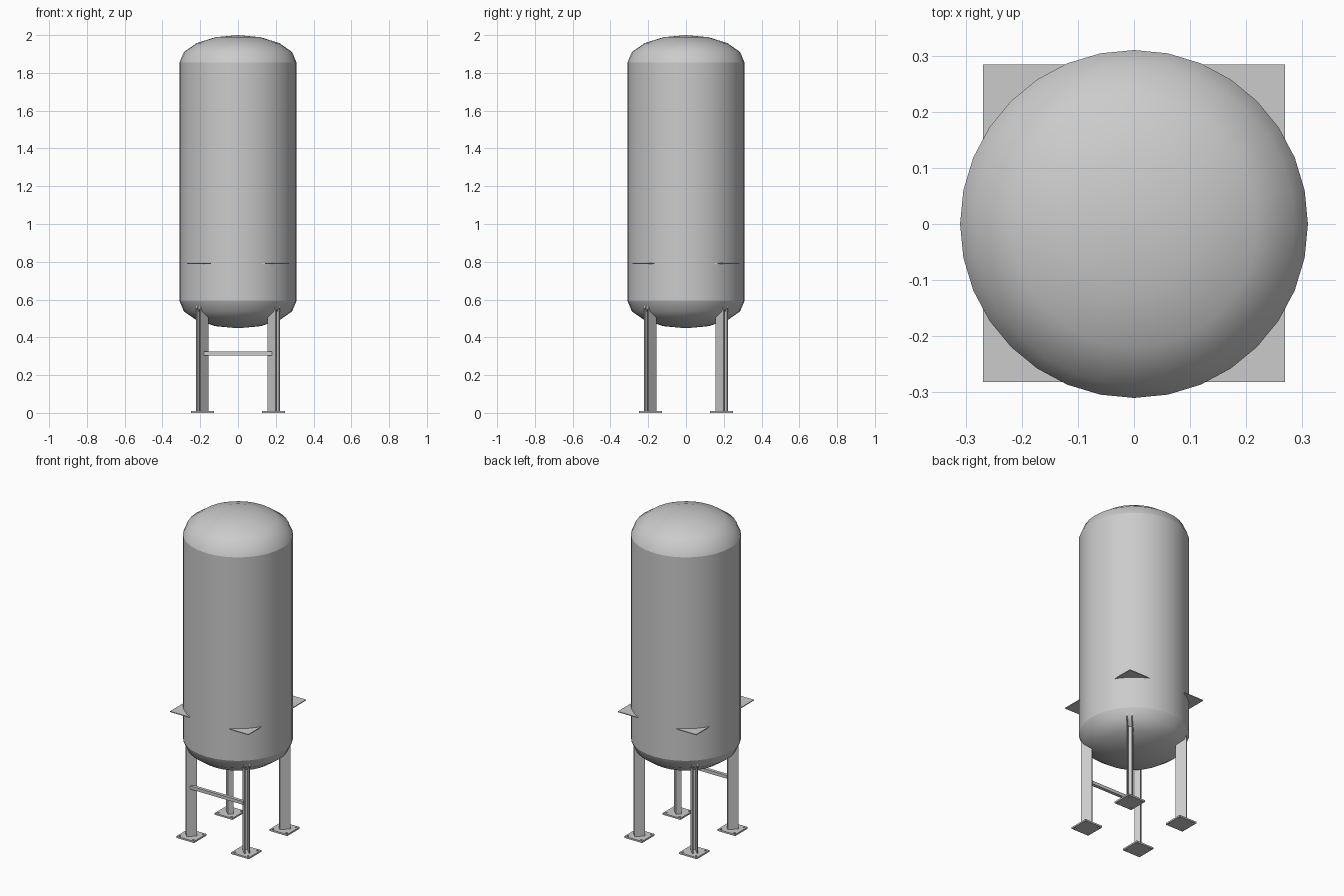
import bpy, bmesh, math
from mathutils import Matrix, Vector

cube = bpy.data.objects.get("Cube")
if cube:
    bpy.data.objects.remove(cube, do_unlink=True)

# One plain grey metal for everything
grey = bpy.data.materials.new("grey_metal")
grey.use_nodes = True
colour = (0.6, 0.6, 0.6, 1)
grey.diffuse_color = colour
grey.node_tree.nodes["Principled BSDF"].inputs["Base Color"].default_value = colour


def finish(name, bm, matrix=None):
    if matrix:
        bm.transform(matrix)
    bmesh.ops.recalc_face_normals(bm, faces=bm.faces)
    mesh = bpy.data.meshes.new(name)
    bm.to_mesh(mesh)
    bm.free()
    mesh.materials.append(grey)
    obj = bpy.data.objects.new(name, mesh)
    bpy.context.collection.objects.link(obj)
    return obj


def box(name, centre, size):
    bm = bmesh.new()
    bmesh.ops.create_cube(bm, size=1)
    return finish(name, bm, Matrix.Translation(centre) @ Matrix.Diagonal((*size, 1)))


def extrude(name, loops, height, matrix):
    """Fill flat outlines (inner loops become holes) and raise them."""
    bm = bmesh.new()
    edges = []
    for loop in loops:
        verts = [bm.verts.new((x, y, 0)) for x, y in loop]
        edges += [bm.edges.new((a, b)) for a, b in zip(verts, verts[1:] + verts[:1])]
    bmesh.ops.triangle_fill(bm, edges=edges, use_beauty=True, normal=Vector((0, 0, 1)))
    top = bmesh.ops.extrude_face_region(bm, geom=bm.faces[:], use_keep_orig=True)
    moved = [g for g in top["geom"] if isinstance(g, bmesh.types.BMVert)]
    bmesh.ops.translate(bm, verts=moved, vec=(0, 0, height))
    return finish(name, bm, matrix)


def ring(cx, cy, r, n=10):
    return [(cx + r * math.cos(math.tau * i / n), cy + r * math.sin(math.tau * i / n))
            for i in range(n)]


# Tank: straight shell with elliptical ends
RADIUS, SIDES, STEPS = 0.31, 32, 4
LOW, HIGH, DEPTH = 0.593, 1.855, 0.145
angles = [math.pi / 2 * i / STEPS for i in range(STEPS + 1)]
profile = [(RADIUS * math.sin(a), LOW - DEPTH * math.cos(a)) for a in angles]
profile += [(RADIUS * math.cos(a), HIGH + DEPTH * math.sin(a)) for a in angles]
bm = bmesh.new()
verts = [bm.verts.new((r, 0, z)) for r, z in profile]
edges = [bm.edges.new(pair) for pair in zip(verts, verts[1:])]
bmesh.ops.spin(bm, geom=verts + edges, axis=(0, 0, 1), cent=(0, 0, 0),
               angle=math.tau, steps=SIDES)
bmesh.ops.remove_doubles(bm, verts=bm.verts, dist=0.0005)
for face in bm.faces:
    face.smooth = True
for edge in bm.edges:
    za, zb = (v.co.z for v in edge.verts)
    if abs(za - zb) < 0.001 and min(abs(za - LOW), abs(za - HIGH)) < 0.001:
        edge.smooth = False  # crisp weld seams
finish("tank", bm)

# Bracket plate passing through the shell, showing as four corners
box("bracket_plate", (0, 0.001, 0.79), (0.538, 0.566, 0.005))

# Channel section legs, open side outward, on drilled foot plates
INNER, OUTER, HALF, WALL = 0.236, 0.297, 0.0165, 0.006
channel = [(INNER, -HALF), (OUTER, -HALF), (OUTER, WALL - HALF), (INNER + WALL, WALL - HALF),
           (INNER + WALL, HALF - WALL), (OUTER, HALF - WALL), (OUTER, HALF), (INNER, HALF)]
FOOT = 0.061
square = [(-FOOT, -FOOT), (FOOT, -FOOT), (FOOT, FOOT), (-FOOT, FOOT)]
holes = [ring(sx * 0.046, sy * 0.046, 0.006) for sx in (-1, 1) for sy in (-1, 1)]
for side, sx in (("left", 1), ("right", -1)):
    for end, sy in (("front", -1), ("back", 1)):
        turn = Matrix.Rotation(math.atan2(sy, sx), 4, "Z")
        extrude(f"{end}_{side}_leg", [channel], 0.58, Matrix.Translation((0, 0, 0.009)) @ turn)
        extrude(f"{end}_{side}_foot_plate", [square] + holes, 0.01,
                Matrix.Translation((sx * 0.188, sy * 0.188, 0)))

# Cross bar between the front legs
box("front_cross_bar", (0, -0.2, 0.315), (0.362, 0.02, 0.02))
